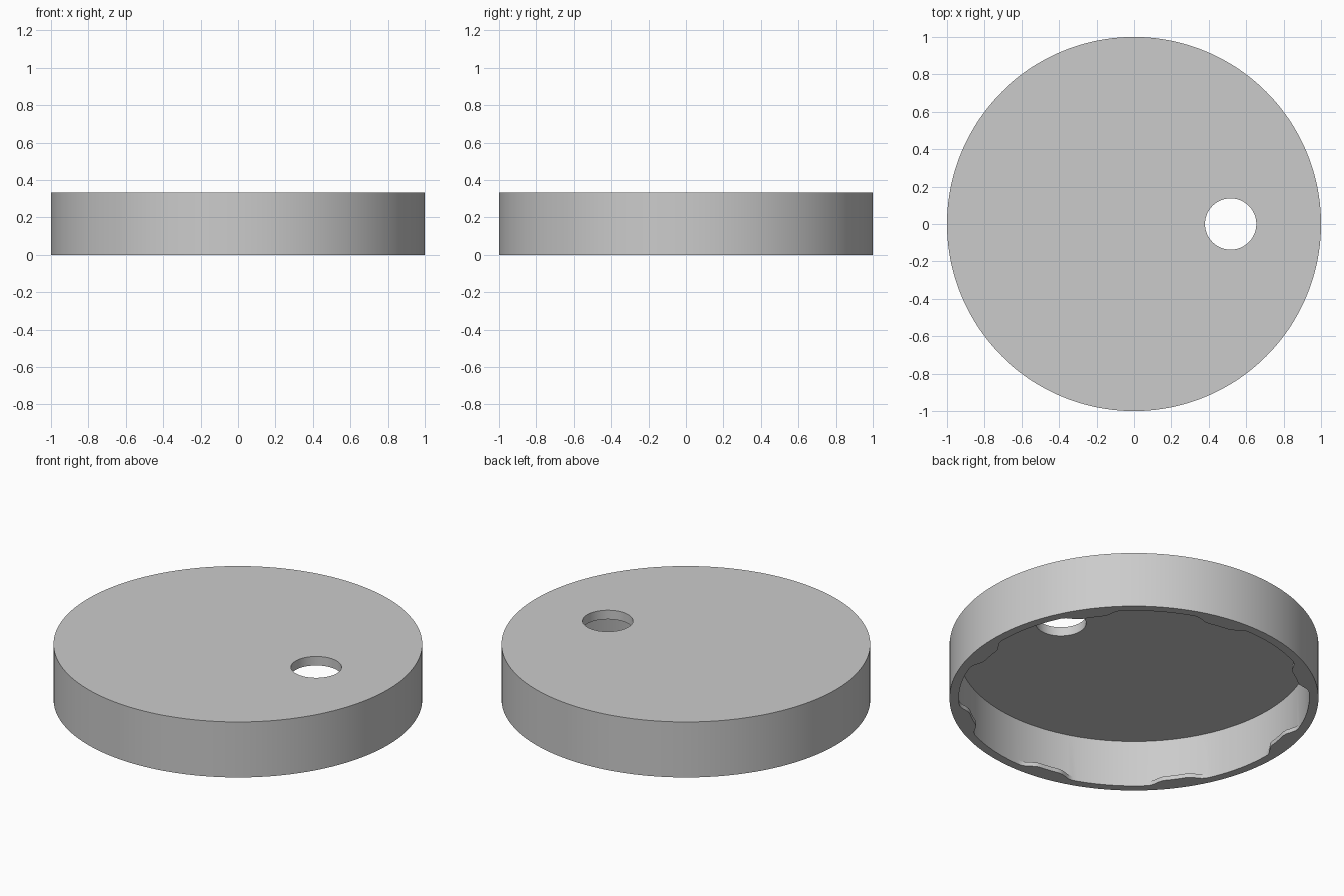
import bpy, bmesh, math

if "Cube" in bpy.data.objects:
    bpy.data.objects.remove(bpy.data.objects["Cube"], do_unlink=True)

SEGMENTS = 240
HEIGHT, PLATE = 0.332, 0.054
OUTER, INNER = 1.0, 0.95
HOLE_X, HOLE_R = 0.517, 0.137
TAB_DEPTH, TAB_HEIGHT, TAB_HALF, TAB_FLAT = 0.045, 0.025, 10.0, 4.0
TAB_STEP, TAB_START = 45.0, 35.5

grey = bpy.data.materials.new("plain grey")
grey.use_nodes = True
colour = (0.6, 0.6, 0.6, 1.0)
grey.diffuse_color = colour
grey.node_tree.nodes["Principled BSDF"].inputs["Base Color"].default_value = colour


def tab_radius(angle):
    """Inner rim radius, with eight softly shouldered snap tabs."""
    d = (math.degrees(angle) - TAB_START + TAB_STEP / 2) % TAB_STEP - TAB_STEP / 2
    t = min(1.0, max(0.0, (TAB_HALF - abs(d)) / (TAB_HALF - TAB_FLAT)))
    return INNER - TAB_DEPTH * t * t * (3 - 2 * t)


def ring(bm, radius, z, cx=0.0):
    verts = []
    for i in range(SEGMENTS):
        a = math.tau * i / SEGMENTS
        r = radius(a) if callable(radius) else radius
        verts.append(bm.verts.new((cx + r * math.cos(a), r * math.sin(a), z)))
    return verts


# Closed loft: outer wall, rim, snap tabs, inner wall, plate and through hole
bm = bmesh.new()
rings = [
    ring(bm, OUTER, HEIGHT),
    ring(bm, OUTER, 0),
    ring(bm, tab_radius, 0),
    ring(bm, tab_radius, TAB_HEIGHT),
    ring(bm, INNER, TAB_HEIGHT),
    ring(bm, INNER, HEIGHT - PLATE),
    ring(bm, HOLE_R, HEIGHT - PLATE, HOLE_X),
    ring(bm, HOLE_R, HEIGHT, HOLE_X),
]
for k, a in enumerate(rings):
    b = rings[(k + 1) % len(rings)]
    for i in range(SEGMENTS):
        j = (i + 1) % SEGMENTS
        bm.faces.new((a[i], b[i], b[j], a[j]))
# The tab ledge has no width between tabs, so merge it there
bmesh.ops.remove_doubles(bm, verts=bm.verts, dist=0.0001)
bmesh.ops.recalc_face_normals(bm, faces=bm.faces)

mesh = bpy.data.meshes.new("lid")
bm.to_mesh(mesh)
bm.free()
mesh.materials.append(grey)
lid = bpy.data.objects.new("lid", mesh)
bpy.context.collection.objects.link(lid)

bpy.ops.object.select_all(action="DESELECT")
lid.select_set(True)
bpy.context.view_layer.objects.active = lid
bpy.ops.object.shade_smooth_by_angle(angle=math.radians(30))
